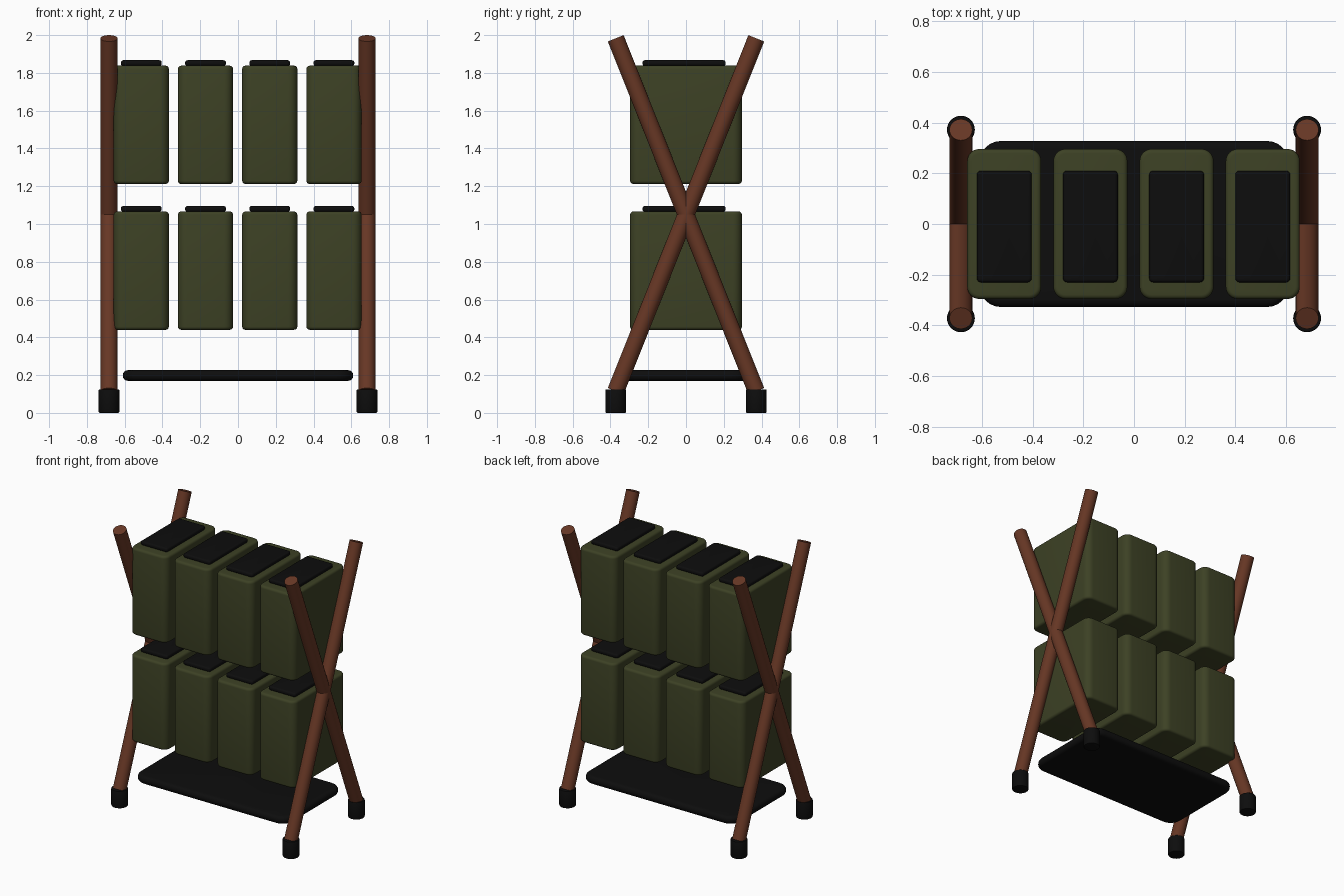
import bpy, bmesh
from mathutils import Vector

cube = bpy.data.objects.get("Cube")
if cube:
    bpy.data.objects.remove(cube, do_unlink=True)


def material(name, rgb):
    m = bpy.data.materials.new(name)
    m.use_nodes = True
    m.diffuse_color = (*rgb, 1)
    m.node_tree.nodes["Principled BSDF"].inputs["Base Color"].default_value = (*rgb, 1)
    return m


olive = material("olive canvas", (0.046, 0.053, 0.018))
wood = material("reddish wood", (0.135, 0.038, 0.018))
black = material("black rubber", (0.004, 0.004, 0.004))


def finish(bm, name, mat, location):
    bmesh.ops.recalc_face_normals(bm, faces=bm.faces)
    mesh = bpy.data.meshes.new(name)
    bm.to_mesh(mesh)
    bm.free()
    mesh.materials.append(mat)
    obj = bpy.data.objects.new(name, mesh)
    obj.location = location
    bpy.context.collection.objects.link(obj)
    bpy.ops.object.select_all(action='DESELECT')
    obj.select_set(True)
    bpy.context.view_layer.objects.active = obj
    bpy.ops.object.shade_smooth_by_angle()
    return obj


def rounded_slab(name, mat, size, center, corner, rim):
    """Box with rounded upright corners, then softened top and bottom rims."""
    bm = bmesh.new()
    bmesh.ops.create_cube(bm, size=1)
    bmesh.ops.scale(bm, vec=size, verts=bm.verts)
    upright = [e for e in bm.edges if abs(e.verts[0].co.z - e.verts[1].co.z) > 1e-4]
    bmesh.ops.bevel(bm, geom=upright, offset=corner, segments=6, profile=0.5, affect='EDGES')
    rims = [e for e in bm.edges if abs(e.verts[0].co.z - e.verts[1].co.z) < 1e-4]
    bmesh.ops.bevel(bm, geom=rims, offset=rim, segments=4, profile=0.5, affect='EDGES')
    return finish(bm, name, mat, center)


def rod(name, mat, start, end, radius, rim=0):
    start, end = Vector(start), Vector(end)
    axis = end - start
    bm = bmesh.new()
    bmesh.ops.create_cone(bm, cap_ends=True, segments=32, radius1=radius,
                          radius2=radius, depth=axis.length)
    if rim:
        edges = [e for e in bm.edges if any(len(f.verts) > 4 for f in e.link_faces)]
        bmesh.ops.bevel(bm, geom=edges, offset=rim, segments=2, profile=0.5, affect='EDGES')
    turn = axis.to_track_quat('Z', 'Y').to_matrix()
    bmesh.ops.rotate(bm, matrix=turn, verts=bm.verts)
    return finish(bm, name, mat, (start + end) / 2)


# Crossed legs and rubber feet at each end
LEG_X, LEG_Y = 0.683, 0.372
for side, sx in (("left", 1), ("right", -1)):
    for end, sy in (("front", -1), ("back", 1)):
        x, y = sx * LEG_X, sy * LEG_Y
        rod(f"{side}_{end}_leg", wood, (x, y, 0.115), (x, -y, 1.983), 0.045)
        rod(f"{side}_{end}_foot", black, (x, y, 0), (x, y, 0.125), 0.055, 0.006)

# Two tiers of four bins, each with a dark lid
for tier, bottom in (("lower", 0.44), ("upper", 1.212)):
    for i in range(4):
        x = -0.512 + i * 0.34
        rounded_slab(f"{tier}_bin_{i + 1}", olive, (0.292, 0.592, 0.626),
                     (x, 0, bottom + 0.313), 0.048, 0.017)
        rounded_slab(f"{tier}_lid_{i + 1}", black, (0.216, 0.44, 0.03),
                     (x, -0.01, bottom + 0.64), 0.016, 0.012)

# Bottom tray
rounded_slab("bottom_tray", black, (1.22, 0.655, 0.056), (0, 0, 0.198), 0.085, 0.026)
